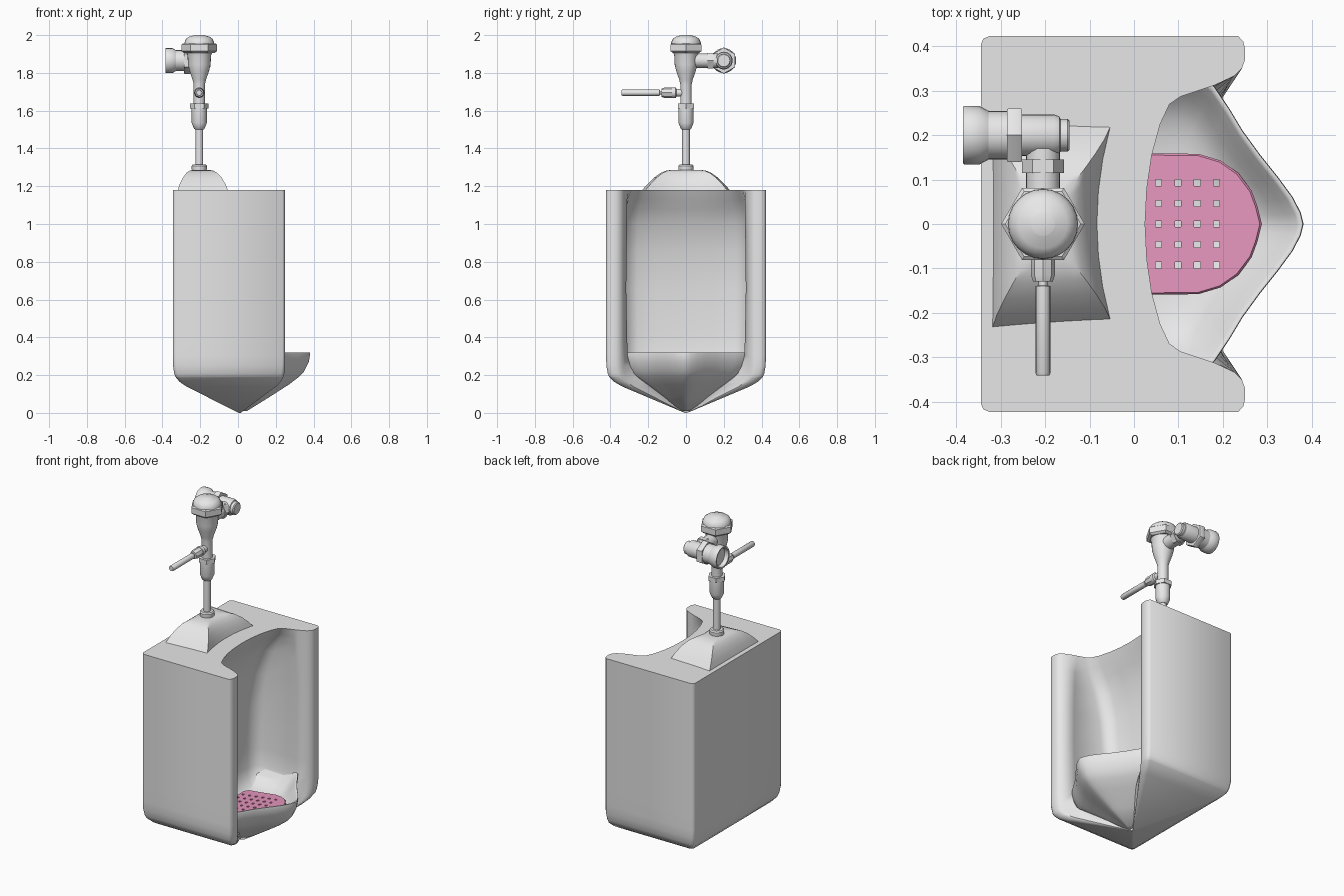
import bpy, bmesh, math
from mathutils import Vector, Matrix

if "Cube" in bpy.data.objects:
    bpy.data.objects.remove(bpy.data.objects["Cube"])


def material(name, rgb):
    m = bpy.data.materials.new(name)
    m.diffuse_color = (*rgb, 1)
    m.use_nodes = True
    m.node_tree.nodes["Principled BSDF"].inputs["Base Color"].default_value = m.diffuse_color
    return m


WHITE = material("porcelain_white", (0.8, 0.8, 0.8))
PINK = material("mat_pink", (0.88, 0.34, 0.57))


def loft(name, rings, mat=WHITE, angle=45):
    """Closed skin through rings of equal point count, capped at both ends."""
    bm = bmesh.new()
    vs = [[bm.verts.new(p) for p in r] for r in rings]
    n = len(rings[0])
    for a, b in zip(vs, vs[1:]):
        for i in range(n):
            j = (i + 1) % n
            bm.faces.new((a[i], a[j], b[j], b[i]))
    bm.faces.new(vs[0][::-1])
    bm.faces.new(vs[-1])
    bmesh.ops.recalc_face_normals(bm, faces=bm.faces)
    me = bpy.data.meshes.new(name)
    bm.to_mesh(me)
    bm.free()
    me.materials.append(mat)
    ob = bpy.data.objects.new(name, me)
    bpy.context.collection.objects.link(ob)
    bpy.ops.object.select_all(action='DESELECT')
    ob.select_set(True)
    bpy.context.view_layer.objects.active = ob
    bpy.ops.object.shade_smooth_by_angle(angle=math.radians(angle))
    return ob


def mirror(half):
    """Complete a half outline (y >= 0) across y = 0."""
    return half + [(x, -y) for x, y in reversed(half) if y > 1e-6]


def scaled(outline, k, cx, z):
    return [(cx + (x - cx) * k, y * k, z) for x, y in outline]


def turned(name, prof, origin, axis='Z', sides=24):
    """Turned part: (radius, distance) profile along an axis from origin."""
    rot = {'Z': Matrix.Identity(3),
           'X': Matrix.Rotation(math.pi / 2, 3, 'Y'),
           'Y': Matrix.Rotation(-math.pi / 2, 3, 'X')}[axis]
    rings = []
    for r, d in prof:
        ring = []
        for i in range(sides):
            t = 2 * math.pi * i / sides
            ring.append(Vector(origin) + rot @ Vector((r * math.cos(t), r * math.sin(t), d)))
        rings.append(ring)
    return loft(name, rings, angle=35)


# Main body: U-shaped section, niche depth b, niche bulge w, lower narrowing q
def body_outline(b, w, q):
    niche = [(b, 0), (b + .004, .08), (b + .015 - .01 * w, .155),
             (b + .034 - .02 * w, .225 + .03 * w), (b + .055 - .02 * w, .27 + .04 * w),
             (b + .08, .287 + .04 * w), (.15, .302 + .022 * w), (.18, .312)]
    outer = [(.225, .333), (.243, .35), (.25, .37), (.25, .395), (.246, .411), (.235, .423),
             (-.326, .423), (-.339, .418), (-.345, .405), (-.345, 0)]
    return mirror([(x, y * q) for x, y in niche] + outer)


levels = [(0, .015, .06, 0, .76), (.14, .80, .06, 0, .76), (.165, .90, .06, 0, .8),
          (.186, .95, .06, 0, .85), (.192, .963, -.07, .6, .86), (.21, .98, -.09, 1, .9),
          (.25, .997, -.115, 1, .95), (.30, 1, -.125, 1, .99), (.4, 1, -.13, 1, 1),
          (.65, 1, -.13, 1, 1.015), (.85, 1, -.11, 1, 1.01), (1.0, 1, -.07, 1, 1),
          (1.08, 1, -.03, .8, 1), (1.13, 1, 0, .4, 1), (1.18, 1, .025, 0, 1)]
loft("urinal_body", [scaled(body_outline(b, w, q), k, .01, z)
                     for z, k, b, w, q in levels], angle=50)

# Projecting basin lip: outer shell up to the rim, then a smooth bowl inside
lip = mirror([(.382, 0), (.376, .025), (.358, .06), (.325, .105), (.285, .155), (.245, .21),
              (.215, .26), (.18, .312), (.14, .345), (.08, .355), (-.2, .355), (-.2, 0)])
lip_levels = [(.01, .05), (.08, .37), (.15, .68), (.19, .83), (.22, .91), (.27, .98),
              (.312, 1), (.32, .995), (.321, .98), (.312, .955), (.285, .90), (.255, .83),
              (.23, .76), (.21, .67), (.198, .56), (.19, .42)]
loft("basin_lip", [scaled(lip, k, .03, z) for z, k in lip_levels], angle=65)

# Pink drain mat with square holes, tilted up towards the lip
mat_outline = mirror([(.288, 0), (.278, .04), (.265, .075), (.235, .115), (.195, .143),
                      (.145, .158), (-.04, .16), (-.06, .14), (-.06, 0)])
drain_mat = loft("drain_mat", [scaled(mat_outline, k, .1, z) for z, k in
                               ((.215, 1), (.232, 1), (.238, .975))], PINK, 30)
bm = bmesh.new()
for i in range(6):
    for j in range(5):
        c = Vector((.186 - .0435 * i, .0465 * (j - 2), .225))
        bmesh.ops.create_cube(bm, size=1, matrix=Matrix.Translation(c) @
                              Matrix.Diagonal((.014, .014, .08, 1)))
me = bpy.data.meshes.new("hole_cutter")
bm.to_mesh(me)
bm.free()
me.materials.append(PINK)
cutter = bpy.data.objects.new("hole_cutter", me)
cutter.hide_render = True
bpy.context.collection.objects.link(cutter)
mod = drain_mat.modifiers.new("holes", 'BOOLEAN')
mod.operation = 'DIFFERENCE'
mod.solver = 'EXACT'
mod.object = cutter
bpy.context.view_layer.objects.active = drain_mat
bpy.ops.object.modifier_apply(modifier=mod.name)
bpy.data.objects.remove(cutter)
for v in drain_mat.data.vertices:
    v.co.z += (v.co.x - .1) * .12

# Inlet hood: domed pyramid with a concave front edge
corners = [(-.052, -.218), (-.052, .222), (-.32, .236), (-.32, -.236)]
hood = []
for i in range(4):
    a, b = Vector(corners[i]), Vector(corners[(i + 1) % 4])
    inward = Vector((-(b - a).y, (b - a).x)).normalized()
    sag = .03 if i == 0 else .002
    for s in range(6):
        t = s / 6
        hood.append(tuple(a.lerp(b, t) + inward * sag * 4 * t * (1 - t)))
hood_rings = []
for z, kx, ky in [(1.175, 1, 1), (1.21, .91, .87), (1.245, .77, .72),
                  (1.27, .61, .57), (1.283, .46, .44), (1.287, .29, .28)]:
    hood_rings.append([(-.2 + (x + .2) * kx, y * ky, z) for x, y in hood])
loft("inlet_hood", hood_rings, angle=35)

# Vertical flush pipe and valve
PX = -.205
turned("pipe_collar", [(.038, 1.28), (.04, 1.29), (.04, 1.308), (.034, 1.315)], (PX, 0, 0))
turned("flush_pipe", [(.02, 1.30), (.02, 1.52)], (PX, 0, 0))
turned("pipe_coupling", [(.022, 1.50), (.028, 1.505), (.04, 1.535), (.04, 1.615)], (PX, 0, 0))
turned("coupling_nut", [(.05, 1.612), (.05, 1.638)], (PX, 0, 0), sides=6)
turned("valve_body", [(.03, 1.63), (.03, 1.74), (.036, 1.765), (.052, 1.81), (.06, 1.845),
                      (.062, 1.89), (.07, 1.915)], (PX, 0, 0))
turned("valve_cap_nut", [(.08, 1.905), (.094, 1.915), (.094, 1.95), (.085, 1.956)],
       (PX, 0, 0), sides=6)
turned("valve_dome", [(.079, 1.95), (.078, 1.962), (.07, 1.98), (.055, 1.991),
                      (.028, 1.999), (.026, 2.0)], (PX, 0, 0))

# Flush handle towards -y
HZ = 1.695
turned("handle_socket", [(.02, 0), (.02, -.05), (.028, -.055), (.028, -.075)], (PX, 0, HZ), 'Y')
turned("handle_nut", [(.027, -.075), (.027, -.115), (.022, -.13)], (PX, 0, HZ), 'Y', 8)
turned("handle_rod", [(.010, -.125), (.010, -.138), (.0165, -.14), (.0165, -.336),
                      (.014, -.341)], (PX, 0, HZ), 'Y', 16)

# Supply arm: neck towards +y, then stop valve along x
SZ = 1.865
turned("supply_neck", [(.038, .03), (.038, .17)], (PX, 0, SZ), 'Y')
turned("neck_nut", [(.047, .115), (.047, .145)], (PX, 0, SZ), 'Y', 6)
turned("stop_valve", [(.055, -.33), (.055, -.28), (.047, -.27), (.047, -.18), (.042, -.168),
                      (.037, -.166), (.037, -.15), (.032, -.145)], (0, .2, SZ), 'X')
turned("stop_nut", [(.068, -.286), (.07, -.282), (.07, -.256), (.068, -.252)],
       (0, .2, SZ), 'X', 6)
turned("wall_flange", [(.052, -.36), (.056, -.384), (.064, -.385), (.066, -.382),
                       (.066, -.348), (.055, -.328)], (0, .2, SZ), 'X')
